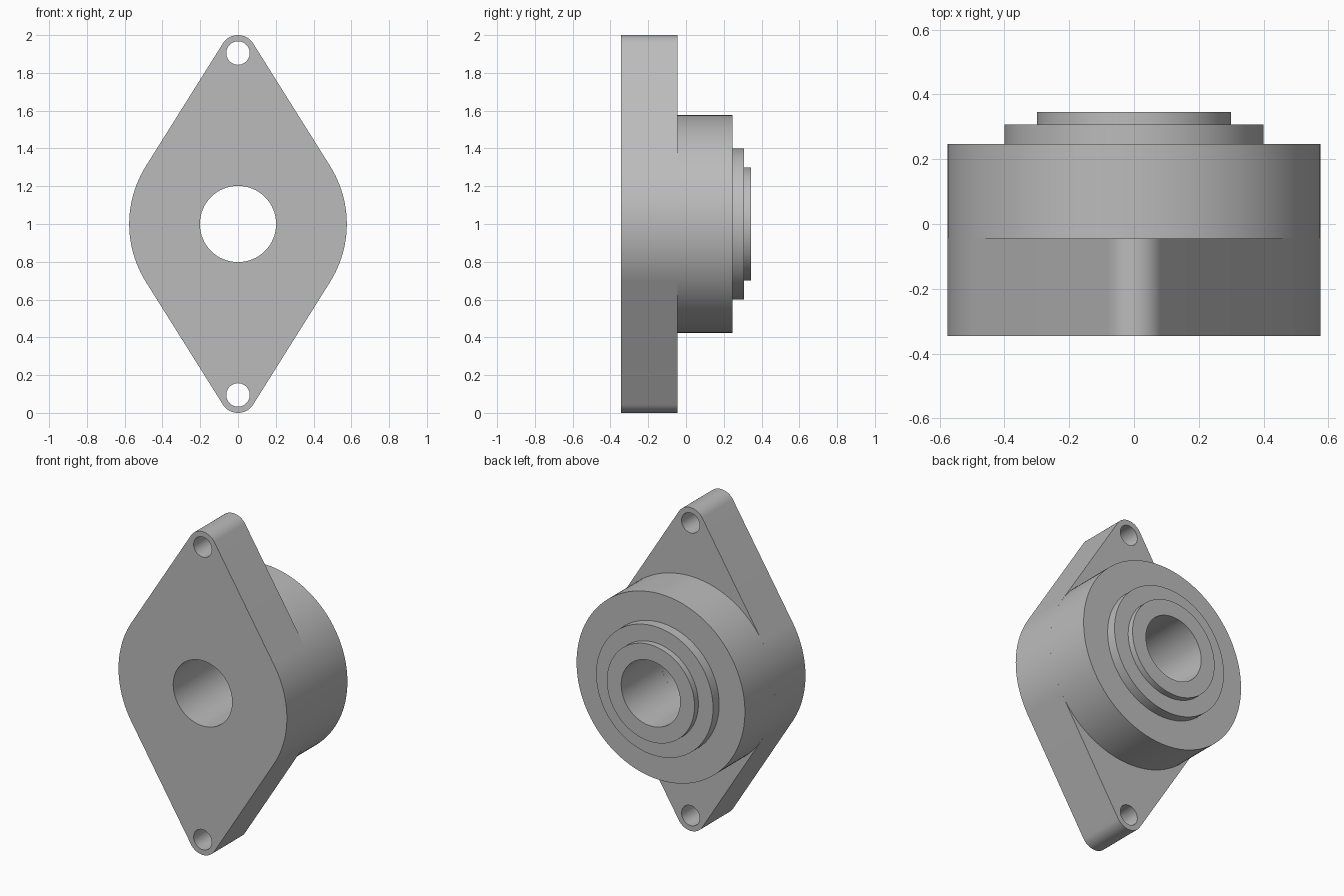
import bpy
import bmesh
from math import sin, cos, pi, asin
from mathutils import Matrix, Vector

cube = bpy.data.objects.get("Cube")
if cube:
    bpy.data.objects.remove(cube, do_unlink=True)

BODY_R, TIP_R, TIP_Z = 0.576, 0.095, 0.905   # outline arcs
BORE_R, BOLT_R = 0.202, 0.062                # holes
FRONT, SEAT = -0.345, -0.045                 # flange thickness along y

grey = bpy.data.materials.new("cast_grey")
grey.use_nodes = True
colour = (0.5, 0.5, 0.5, 1)
grey.diffuse_color = colour
grey.node_tree.nodes["Principled BSDF"].inputs["Base Color"].default_value = colour


def arc(radius, centre, start, end, steps):
    angles = [start + (end - start) * i / steps for i in range(steps + 1)]
    return [(radius * cos(a), centre + radius * sin(a)) for a in angles]


def finish(obj):
    """Assign the colour, weld, and smooth the curved walls."""
    obj.data.materials.clear()
    obj.data.materials.append(grey)
    bm = bmesh.new()
    bm.from_mesh(obj.data)
    bmesh.ops.remove_doubles(bm, verts=bm.verts, dist=0.0001)
    bmesh.ops.recalc_face_normals(bm, faces=bm.faces)
    bm.to_mesh(obj.data)
    bm.free()
    bpy.ops.object.select_all(action='DESELECT')
    obj.select_set(True)
    bpy.context.view_layer.objects.active = obj
    bpy.ops.object.shade_smooth_by_angle(angle=pi / 6)


# Flange: rounded rhombus, arcs joined by their common tangents
t = asin((BODY_R - TIP_R) / TIP_Z)
outline = (arc(BODY_R, 0, -t, t, 32) + arc(TIP_R, TIP_Z, t, pi - t, 24)
           + arc(BODY_R, 0, pi - t, pi + t, 32)
           + arc(TIP_R, -TIP_Z, pi + t, 2 * pi - t, 24))
holes = [arc(r, c, 0, 2 * pi, 64)[:-1]
         for r, c in ((BORE_R, 0), (BOLT_R, TIP_Z), (BOLT_R, -TIP_Z))]

curve = bpy.data.curves.new("flange_outline", 'CURVE')
curve.dimensions = '2D'
curve.fill_mode = 'BOTH'
curve.extrude = (SEAT - FRONT) / 2
for loop in [outline] + holes:
    spline = curve.splines.new('POLY')
    spline.points.add(len(loop) - 1)
    for point, (x, y) in zip(spline.points, loop):
        point.co = (x, y, 0, 1)
    spline.use_cyclic_u = True
flange = bpy.data.objects.new("flange", curve)
bpy.context.collection.objects.link(flange)
bpy.ops.object.select_all(action='DESELECT')
flange.select_set(True)
bpy.context.view_layer.objects.active = flange
bpy.ops.object.convert(target='MESH')
flange.data.transform(Matrix.Translation((0, (FRONT + SEAT) / 2, 1))
                      @ Matrix.Rotation(pi / 2, 4, 'X'))
finish(flange)

# Stepped bearing housing: (radius, y) profile turned about the bore axis
profile = [(BODY_R, SEAT), (BODY_R, 0.247), (0.4, 0.247), (0.4, 0.307),
           (0.3, 0.307), (0.3, 0.345), (BORE_R, 0.345), (BORE_R, SEAT)]
bm = bmesh.new()
verts = [bm.verts.new((r, y, 1)) for r, y in profile]
edges = [bm.edges.new((verts[i], verts[(i + 1) % len(verts)]))
         for i in range(len(verts))]
bmesh.ops.spin(bm, geom=verts + edges, cent=Vector((0, 0, 1)),
               axis=Vector((0, 1, 0)), angle=2 * pi, steps=128)
mesh = bpy.data.meshes.new("stepped_housing")
bm.to_mesh(mesh)
bm.free()
housing = bpy.data.objects.new("stepped_housing", mesh)
bpy.context.collection.objects.link(housing)
finish(housing)
